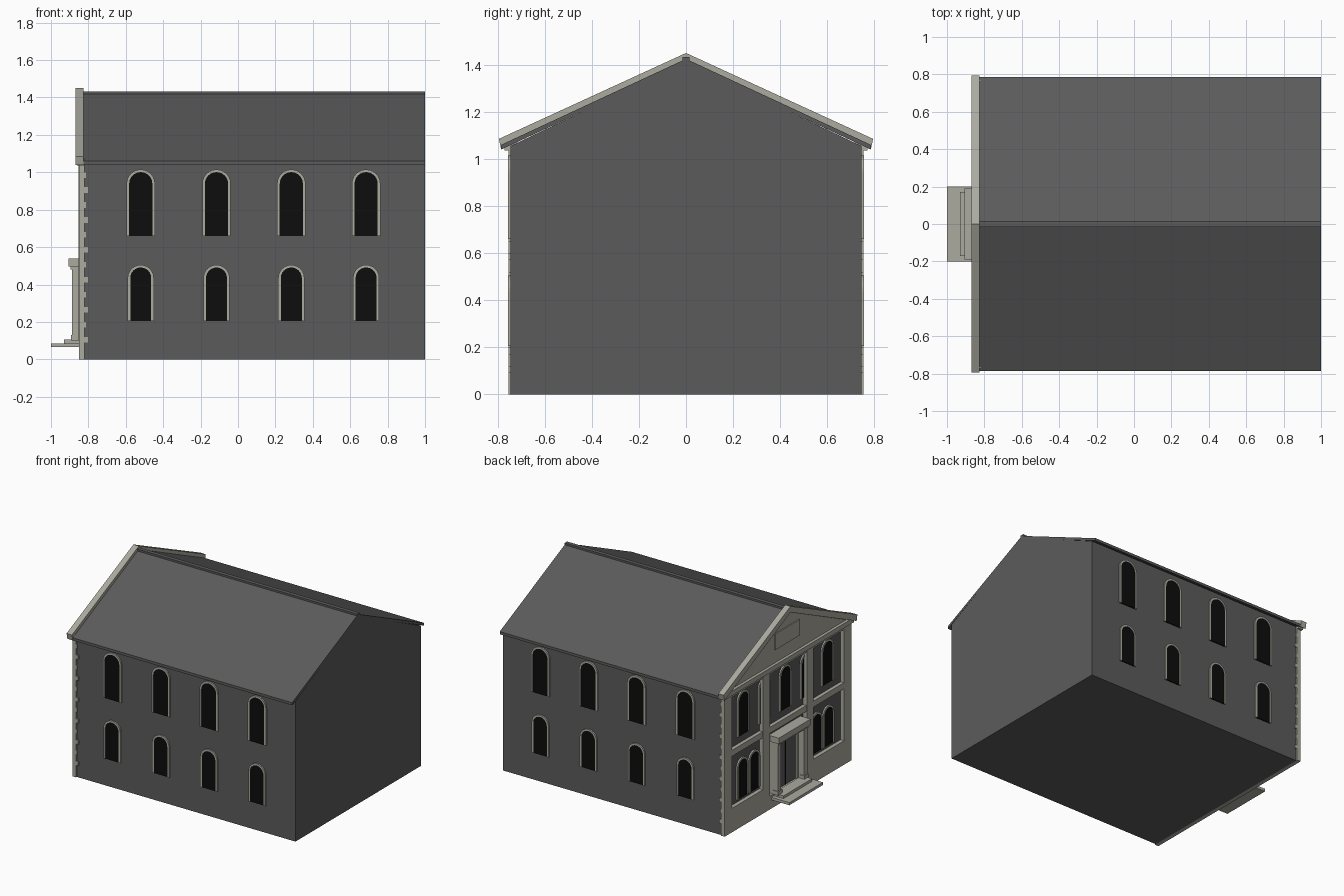
import bpy, bmesh
from math import pi, cos, sin

cube = bpy.data.objects.get("Cube")
if cube:
    bpy.data.objects.remove(cube, do_unlink=True)


def material(name, rgb):
    m = bpy.data.materials.new(name)
    m.use_nodes = True
    m.diffuse_color = (*rgb, 1)
    m.node_tree.nodes["Principled BSDF"].inputs["Base Color"].default_value = (*rgb, 1)
    return m


WALL = material("dark grey", (0.105, 0.105, 0.105))
TRIM = material("pale stone", (0.41, 0.405, 0.35))
GLASS = material("black glass", (0.004, 0.004, 0.004))


def prism(name, profile, x0, x1, mat):
    """Extrude a (y, z) profile along x."""
    bm = bmesh.new()
    a = [bm.verts.new((x0, y, z)) for y, z in profile]
    b = [bm.verts.new((x1, y, z)) for y, z in profile]
    bm.faces.new(a)
    bm.faces.new(b[::-1])
    for i in range(len(a)):
        j = (i + 1) % len(a)
        bm.faces.new((a[i], b[i], b[j], a[j]))
    bmesh.ops.recalc_face_normals(bm, faces=bm.faces)
    me = bpy.data.meshes.new(name)
    bm.to_mesh(me)
    bm.free()
    me.materials.append(mat)
    ob = bpy.data.objects.new(name, me)
    bpy.context.collection.objects.link(ob)
    return ob


def box(name, x0, x1, y0, y1, z0, z1, mat=TRIM):
    return prism(name, [(y0, z0), (y1, z0), (y1, z1), (y0, z1)], x0, x1, mat)


def chevron(name, half, eave, peak, drop, x0, x1, mat, tilt=0):
    pts = [(-half, eave), (0, peak), (half, eave),
           (half - tilt, eave - drop), (0, peak - drop), (tilt - half, eave - drop)]
    return prism(name, pts, x0, x1, mat)


def arch(half, z0, z1, n=12):
    spring = z1 - half
    curve = [(half * cos(pi * i / n), spring + half * sin(pi * i / n)) for i in range(n + 1)]
    return [(half, z0)] + curve + [(-half, z0)]


def window(name, x, y, turn, half, z0, z1):
    inner = arch(half - 0.014, z0, z1 - 0.014)
    parts = [prism(name + "_glass", inner, 0.002, -0.008, GLASS),
             prism(name + "_frame", arch(half, z0, z1) + inner[::-1], 0.002, -0.011, TRIM)]
    for ob in parts:
        ob.location = (x, y, 0)
        ob.rotation_euler.z = turn


# Main body and roof
prism("body", [(-0.745, 0), (0.745, 0), (0.745, 1.055), (0, 1.41), (-0.745, 1.055)],
      -0.82, 1, WALL)
chevron("roof", 0.785, 1.06, 1.425, 0.02, -0.83, 1, WALL)
box("ridge_cap", -0.83, 1, -0.015, 0.015, 1.41, 1.432, WALL)

# Side windows
for side, turn in ((-1, pi / 2), (1, -pi / 2)):
    for x in (-0.52, -0.115, 0.285, 0.685):
        window("side_upper_window", x, side * 0.745, turn, 0.076, 0.66, 1.015)
        window("side_lower_window", x, side * 0.745, turn, 0.07, 0.205, 0.505)

# Entrance end windows
for y in (-0.5, -0.25, 0, 0.25, 0.5):
    window("end_upper_window", -0.82, y, 0, 0.07, 0.67, 1.0)
for y in (-0.51, -0.37, 0.37, 0.51):
    window("end_lower_window", -0.82, y, 0, 0.066, 0.2, 0.5)

# Entrance end stone framework
box("plinth_middle", -0.85, -0.82, -0.26, 0.26, 0, 0.1)
box("middle_band", -0.848, -0.82, -0.7, 0.7, 0.57, 0.615)
box("upper_band", -0.848, -0.82, -0.7, 0.7, 1.015, 1.06)
box("cornice", -0.86, -0.82, -0.77, 0.77, 1.035, 1.07)
prism("pediment", [(-0.75, 1.05), (0.75, 1.05), (0, 1.4)], -0.838, -0.815, TRIM)
box("pediment_plaque", -0.845, -0.836, -0.145, 0.145, 1.17, 1.29)
chevron("gable_trim", 0.795, 1.085, 1.45, 0.045, -0.87, -0.825, TRIM, 0.01)
for s in (-1, 1):
    box("plinth", -0.85, -0.82, s * 0.22, s * 0.755, 0, 0.18)
    box("corner_pier", -0.85, -0.82, s * 0.665, s * 0.755, 0, 1.05)
    box("pilaster", -0.852, -0.82, s * 0.22, s * 0.3, 0.1, 1.05)
    # Alternating long and short corner stones
    for i in range(12):
        z = 0.09 + i * 0.08
        reach = -0.803 if i % 2 == 0 else -0.812
        box("corner_stone", -0.825, reach, s * 0.73, s * 0.753, z, z + 0.03)

# Doorway
box("door", -0.828, -0.815, -0.12, 0.12, 0.1, 0.47, WALL)
box("door_split", -0.831, -0.82, -0.004, 0.004, 0.1, 0.45, GLASS)
box("door_head", -0.84, -0.82, -0.135, 0.135, 0.45, 0.49)
for s in (-1, 1):
    box("door_jamb", -0.84, -0.82, s * 0.12, s * 0.135, 0.1, 0.47)
    box("porch_column", -0.887, -0.858, s * 0.135, s * 0.175, 0.1, 0.49)
    box("column_backing", -0.858, -0.82, s * 0.135, s * 0.175, 0.1, 0.49)
    box("column_base", -0.893, -0.85, s * 0.13, s * 0.18, 0.1, 0.13)
box("porch_lintel", -0.895, -0.82, -0.18, 0.18, 0.48, 0.5)
box("porch_cap", -0.905, -0.82, -0.19, 0.19, 0.495, 0.54)
box("lower_step", -1, -0.845, -0.2, 0.2, 0.065, 0.085)
box("upper_step", -0.93, -0.845, -0.17, 0.17, 0.085, 0.105)
